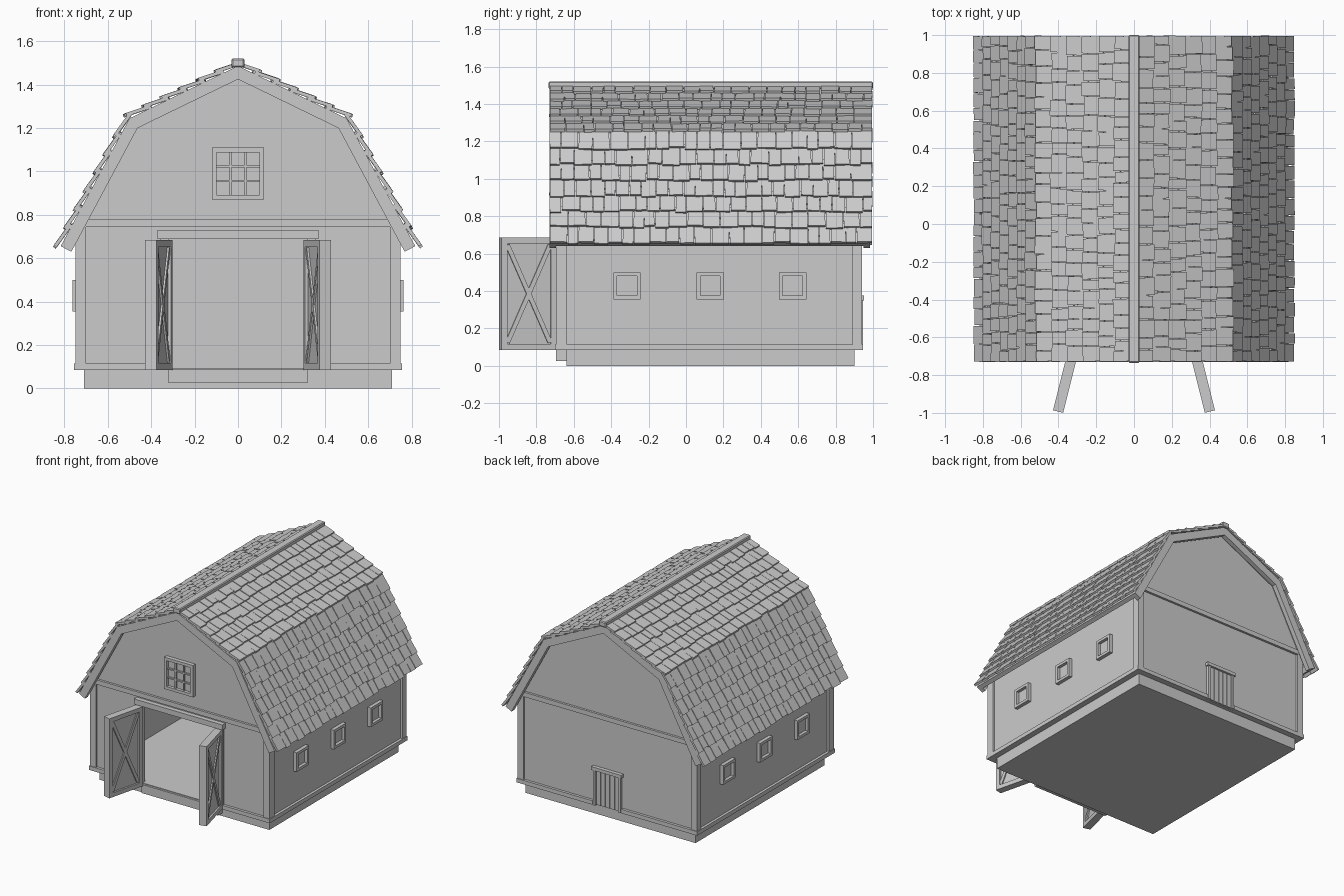
import bpy, bmesh, math, random
from mathutils import Matrix, Vector

random.seed(4)
if "Cube" in bpy.data.objects:
    bpy.data.objects.remove(bpy.data.objects["Cube"], do_unlink=True)

GREY = (0.6, 0.6, 0.6, 1)
mat = bpy.data.materials.new("plain grey")
mat.use_nodes = True
mat.diffuse_color = GREY
mat.node_tree.nodes["Principled BSDF"].inputs["Base Color"].default_value = GREY


def finish(name, bm):
    bmesh.ops.recalc_face_normals(bm, faces=bm.faces)
    mesh = bpy.data.meshes.new(name)
    bm.to_mesh(mesh)
    bm.free()
    mesh.materials.append(mat)
    obj = bpy.data.objects.new(name, mesh)
    bpy.context.collection.objects.link(obj)
    return obj


def add_box(bm, x0, x1, y0, y1, z0, z1, m=Matrix()):
    centre = Vector((x0 + x1, y0 + y1, z0 + z1)) / 2
    size = Matrix.Diagonal((x1 - x0, y1 - y0, z1 - z0, 1))
    bmesh.ops.create_cube(bm, size=1, matrix=m @ Matrix.Translation(centre) @ size)


def boxes(name, items, m=Matrix()):
    bm = bmesh.new()
    for b in items:
        add_box(bm, *b, m)
    return finish(name, bm)


def prism(name, profile, y0, y1):
    """Extrude an x-z outline along y."""
    bm = bmesh.new()
    face = bm.faces.new([bm.verts.new((x, y0, z)) for x, z in profile])
    new = bmesh.ops.extrude_face_region(bm, geom=[face])["geom"]
    verts = [v for v in new if isinstance(v, bmesh.types.BMVert)]
    bmesh.ops.translate(bm, vec=(0, y1 - y0, 0), verts=verts)
    return finish(name, bm)


def frame(u0, u1, z0, z1, w):
    """Four bars around an opening, as (u0, u1, z0, z1)."""
    return [(u0, u1, z0, z0 + w), (u0, u1, z1 - w, z1),
            (u0, u0 + w, z0 + w, z1 - w), (u1 - w, u1, z0 + w, z1 - w)]


MIRROR = {1: Matrix(), -1: Matrix.Diagonal((-1, 1, 1, 1))}
SIDES = ((1, "left"), (-1, "right"))

# Gambrel roof line: inner and outer edge of the barge board
INNER = [Vector(p) for p in ((0, 1.425), (0.463, 1.2), (0.768, 0.63))]
OUTER = [Vector(p) for p in ((0, 1.487), (0.5, 1.245), (0.817, 0.656))]


def band(t):
    half = [a.lerp(b, t) for a, b in zip(INNER, OUTER)]
    return [(-p.x, p.y) for p in reversed(half[1:])] + [tuple(p) for p in half]


def roof_band(name, t, y0, y1):
    prism(name, band(t) + band(1)[::-1], y0, y1)


# Base and floor
boxes("foundation", [(-0.71, 0.71, -0.64, 0.9, 0, 0.087)])
boxes("floor", [(-0.735, 0.735, -0.68, 0.925, 0.085, 0.095)])
boxes("door_sill", [(-0.32, 0.32, -0.695, -0.64, 0.025, 0.09)])

# Walls
top = [(0.735, 0.738), (0.482, 1.214), (0, 1.455), (-0.482, 1.214), (-0.735, 0.738)]
back = [(-0.735, 0.09), (0.735, 0.09)] + top
doorway = [(-0.735, 0.09), (-0.32, 0.09), (-0.32, 0.69), (0.32, 0.69),
           (0.32, 0.09), (0.735, 0.09)]
prism("front_wall", doorway + top, -0.68, -0.65)
prism("back_wall", back, 0.895, 0.925)
for s, side in SIDES:
    boxes(side + "_wall", [(0.705, 0.735, -0.66, 0.905, 0.09, 0.738)], MIRROR[s])
    # Corner posts and skirting
    boxes(side + "_corner_posts", [(0.7, 0.75, -0.695, -0.635, 0.085, 0.745),
                                   (0.7, 0.75, 0.89, 0.94, 0.085, 0.745)], MIRROR[s])
    boxes(side + "_skirting", [(0.73, 0.755, -0.7, 0.945, 0.085, 0.115),
                               (0.36, 0.755, -0.7, -0.67, 0.085, 0.115),
                               (0.12, 0.755, 0.92, 0.945, 0.085, 0.115)], MIRROR[s])
    # Side windows
    for i, y in enumerate((-0.315, 0.13, 0.57)):
        bars = [(0.73, 0.762, u0, u1, z0, z1)
                for u0, u1, z0, z1 in frame(y - 0.073, y + 0.073, 0.355, 0.5, 0.02)]
        pane = [(0.73, 0.739, y - 0.06, y + 0.06, 0.37, 0.49)]
        boxes(f"{side}_window_{i + 1}", bars + pane, MIRROR[s])

boxes("front_band", [(-0.73, 0.73, -0.697, -0.67, 0.745, 0.78)])
boxes("back_band", [(-0.73, 0.73, 0.915, 0.942, 0.745, 0.78)])

# Doorway trim
boxes("door_trim", [(-0.37, 0.37, -0.715, -0.67, 0.69, 0.73),
                    (-0.36, -0.32, -0.695, -0.65, 0.085, 0.69),
                    (0.32, 0.36, -0.695, -0.65, 0.085, 0.69)])

# Gable window with nine panes
bars = [(u0, u1, -0.71, -0.67, z0, z1)
        for u0, u1, z0, z1 in frame(-0.12, 0.12, 0.87, 1.11, 0.022)]
for k in (-0.034, 0.034):
    bars.append((k - 0.005, k + 0.005, -0.7, -0.67, 0.88, 1.1))
    bars.append((-0.11, 0.11, -0.7, -0.67, 0.985 + k, 0.995 + k))
bars.append((-0.11, 0.11, -0.687, -0.67, 0.88, 1.1))
boxes("gable_window", bars)

# Open barn doors, with cross braces on both faces
LENGTH, Z0, Z1, STILE = 0.305, 0.085, 0.685, 0.032
for s, side in SIDES:
    hinge = MIRROR[s] @ Matrix.Translation((0.328, -0.697, 0)) \
        @ Matrix.Rotation(math.atan2(-0.296, 0.074), 4, "Z")
    bm = bmesh.new()
    add_box(bm, 0.01, LENGTH - 0.01, -0.014, 0.014, Z0 + 0.01, Z1 - 0.01, hinge)
    for u0, u1, z0, z1 in frame(0, LENGTH, Z0, Z1, STILE):
        add_box(bm, u0, u1, -0.0275, 0.0275, z0, z1, hinge)
    wide, tall = LENGTH - 2 * STILE, Z1 - Z0 - 2 * STILE
    half = math.hypot(wide, tall) / 2 - 0.008
    for sign in (-1, 1):
        turn = Matrix.Translation((LENGTH / 2, 0, (Z0 + Z1) / 2)) \
            @ Matrix.Rotation(sign * math.atan2(tall, wide), 4, "Y")
        add_box(bm, -half, half, -0.023, 0.023, -0.012, 0.012, hinge @ turn)
    finish(side + "_barn_door", bm)

# Small plank door at the back
planks = [(-0.095 + i * 0.038, -0.061 + i * 0.038, 0.92, 0.937, 0.09, 0.35) for i in range(5)]
boxes("back_door", planks + [(-0.125, 0.125, 0.915, 0.953, 0.35, 0.375),
                             (-0.115, -0.095, 0.915, 0.947, 0.085, 0.35),
                             (0.095, 0.115, 0.915, 0.947, 0.085, 0.35)])

# Roof deck, barge boards and ridge cap
roof_band("roof_deck", 0.45, -0.715, 0.975)
roof_band("front_barge_board", 0, -0.73, -0.695)
roof_band("back_barge_board", 0, 0.95, 0.985)
ridge = boxes("ridge_cap", [(-0.03, 0.03, -0.735, 1.0, 1.48, 1.52)])
bevel = ridge.modifiers.new("bevel", "BEVEL")
bevel.width = 0.006

# Overlapping shingles, laid in rows of uneven tiles
for s, side in SIDES:
    bm = bmesh.new()
    for start, end, rows in ((OUTER[0], OUTER[1], 6), (OUTER[1], OUTER[2], 7)):
        d = (end - start).normalized()
        step = (end - start).length / rows
        tile = step * 1.3
        axes = Matrix(((d.x, 0, -d.y, 0), (0, 1, 0, 0), (d.y, 0, d.x, 0), (0, 0, 0, 1)))
        for r in range(rows):
            y = -0.73
            while y < 0.995:
                w = random.uniform(0.055, 0.1)
                if y + w > 0.95:
                    w = 0.997 - y
                tail = start + d * ((r + 1) * step + 0.015 + random.uniform(-0.008, 0.008))
                lie = Matrix.Translation((tail.x, y + w / 2, tail.y)) @ axes \
                    @ Matrix.Rotation(-0.13, 4, "Y") \
                    @ Matrix.Rotation(random.uniform(-0.03, 0.03), 4, "Z")
                add_box(bm, -tile, 0, -w / 2 + 0.002, w / 2 - 0.002,
                        0.014, 0.03, MIRROR[s] @ lie)
                y += w
    finish(side + "_shingles", bm)
